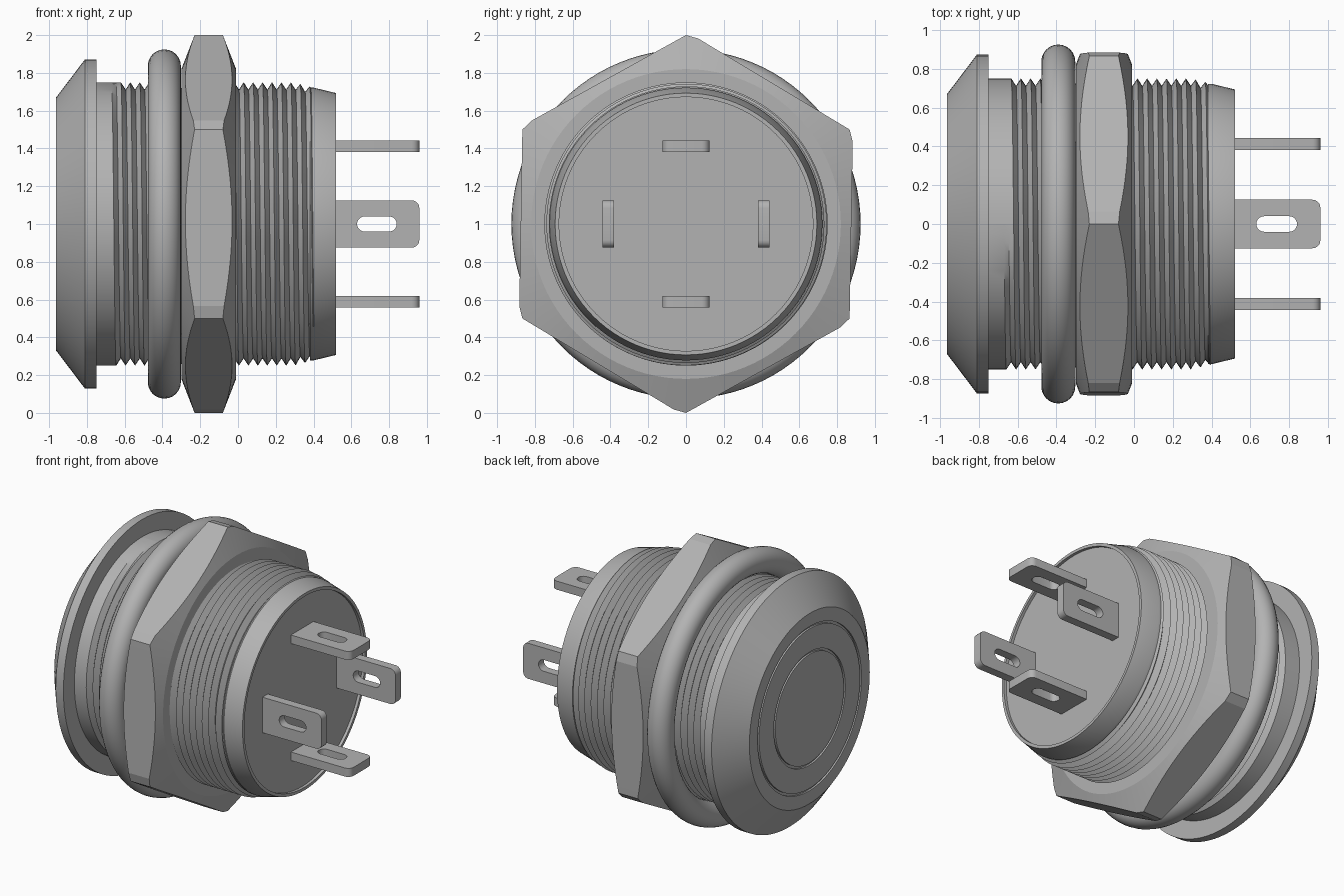
import bpy, bmesh, math
from math import sin, cos, pi, radians
from mathutils import Matrix

cube = bpy.data.objects.get("Cube")
if cube:
    bpy.data.objects.remove(cube)

metal = bpy.data.materials.new("brushed grey metal")
metal.use_nodes = True
GREY = (0.45, 0.45, 0.45, 1)
metal.diffuse_color = GREY
metal.node_tree.nodes["Principled BSDF"].inputs["Base Color"].default_value = GREY

SEG = 96
AXIS_Z = 1.0


def around(x, r, a):
    """Point at radius r and angle a about the long axis (a = 0 is up)."""
    return (x, -r * sin(a), AXIS_Z + r * cos(a))


def finish(obj, angle=30):
    obj.data.materials.clear()
    obj.data.materials.append(metal)
    bpy.ops.object.select_all(action='DESELECT')
    obj.select_set(True)
    bpy.context.view_layer.objects.active = obj
    bpy.ops.object.shade_smooth_by_angle(angle=radians(angle))
    return obj


def from_bmesh(name, bm, angle=30):
    bmesh.ops.remove_doubles(bm, verts=bm.verts, dist=1e-5)
    bmesh.ops.recalc_face_normals(bm, faces=bm.faces)
    mesh = bpy.data.meshes.new(name)
    bm.to_mesh(mesh)
    bm.free()
    obj = bpy.data.objects.new(name, mesh)
    bpy.context.collection.objects.link(obj)
    return finish(obj, angle)


def strip(bm, a, b):
    """Quads between two equally long rows of vertices."""
    for i in range(len(a) - 1):
        bm.faces.new((a[i], a[i + 1], b[i + 1], b[i]))


def lathe(name, profile, angle=30, closed=False):
    """Turn (x, radius) points about the long axis; radius may depend on angle."""
    bm = bmesh.new()
    rows = []
    for point in profile:
        row = []
        for j in range(SEG):
            a = 2 * pi * j / SEG
            x, r = point(a) if callable(point) else point
            row.append(bm.verts.new(around(x, r, a)))
        rows.append(row + row[:1])
    for a, b in zip(rows, rows[1:] + (rows[:1] if closed else [])):
        strip(bm, a, b)
    for end in (rows[0], rows[-1]):
        if not closed:
            bm.faces.new(end[:-1])
    return from_bmesh(name, bm, angle)


# Front flange with two fine grooves around the button
def groove(r):
    return [(-0.963, r - 0.008), (-0.95, r - 0.008), (-0.95, r + 0.008), (-0.963, r + 0.008)]


lathe("front_flange", groove(0.39) + groove(0.57) + [
    (-0.963, 0.67), (-0.81, 0.872), (-0.75, 0.872), (-0.75, 0.70)])

# Barrel core and tapered rear rim with a shallow recess
lathe("barrel", [(-0.76, 0.70), (0.38, 0.70), (0.38, 0.722), (0.40, 0.722),
                 (0.52, 0.693), (0.52, 0.672), (0.50, 0.672)], 20)

# Helical thread, running out of the smooth collar behind the flange
PITCH, START, END = 0.05, -0.67, 0.40


def crest_radius(x):
    return min(0.75, 0.75 - 0.26 * (x - 0.30))


bm = bmesh.new()
crest, valley = [], []
for t in range(int((END - START) / PITCH * SEG)):
    x, a = START + PITCH * t / SEG, 2 * pi * t / SEG
    crest.append(bm.verts.new(around(x, crest_radius(x), a)))
    depth = 0.038 * min(1, t / 12)
    xv = x + PITCH / 2
    valley.append(bm.verts.new(around(xv, max(0.70, crest_radius(xv) - depth), a)))
strip(bm, crest, valley)
strip(bm, valley[:-SEG], crest[SEG:])
collar = [bm.verts.new(around(-0.76, 0.75, 2 * pi * j / SEG)) for j in range(SEG + 1)]
strip(bm, collar, crest[:SEG + 1])
# wall closing the step where the thread begins
bm.faces.new((crest[0], valley[0], crest[SEG]))
from_bmesh("collar_and_thread", bm)

# Rubber-style sealing ring
lathe("sealing_ring", [(-0.39 + 0.0875 * cos(2 * pi * k / 24),
                        0.837 + 0.0875 * sin(2 * pi * k / 24)) for k in range(24)], closed=True)


# Hexagonal nut with conical chamfers on both faces
def hex_edge(side):
    def point(a):
        local = (a + radians(1) + pi / 6) % (pi / 3) - pi / 6
        # corners point up; measure from the middle of the nearest flat
        r = min(1.0, 0.875 / cos(pi / 6 - abs(local)))
        slope = 0.07 * (r - 0.82) / 0.18
        return -0.155 + side * (0.145 - slope), r
    return point


lathe("hex_nut", [(-0.30, 0.71), (-0.30, 0.82), hex_edge(-1),
                  hex_edge(1), (-0.01, 0.82), (-0.01, 0.71)], 15, closed=True)


# Flat solder terminals with rounded tips and slots
def arc(cx, cy, r, start, sweep, steps):
    return [(cx + r * cos(radians(start + sweep * k / steps)),
             cy + r * sin(radians(start + sweep * k / steps))) for k in range(steps + 1)]


OUTLINE = [(0.49, -0.125)] + arc(0.92, -0.085, 0.04, -90, 90, 5) \
    + arc(0.92, 0.085, 0.04, 0, 90, 5) + [(0.49, 0.125)]
SLOT = arc(0.80, 0, 0.04, -90, 180, 10) + arc(0.67, 0, 0.04, 90, 180, 10)


def terminal(name, y, z, upright):
    curve = bpy.data.curves.new(name, 'CURVE')
    curve.dimensions = '2D'
    curve.fill_mode = 'BOTH'
    curve.extrude = 0.03
    for pts in (OUTLINE, SLOT):
        spline = curve.splines.new('POLY')
        spline.points.add(len(pts) - 1)
        for p, (u, v) in zip(spline.points, pts):
            p.co = (u, v, 0, 1)
        spline.use_cyclic_u = True
    obj = bpy.data.objects.new(name, curve)
    bpy.context.collection.objects.link(obj)
    bpy.ops.object.select_all(action='DESELECT')
    obj.select_set(True)
    bpy.context.view_layer.objects.active = obj
    bpy.ops.object.convert(target='MESH')
    obj = bpy.context.view_layer.objects.active
    obj.data.transform(Matrix.Translation((0, y, z))
                       @ Matrix.Rotation(pi / 2 if upright else 0, 4, 'X'))
    bm = bmesh.new()
    bm.from_mesh(obj.data)
    bmesh.ops.remove_doubles(bm, verts=bm.verts, dist=1e-5)
    bmesh.ops.recalc_face_normals(bm, faces=bm.faces)
    bm.to_mesh(obj.data)
    bm.free()
    finish(obj)


OFFSET = 0.412
terminal("terminal_top", 0, AXIS_Z + OFFSET, False)
terminal("terminal_bottom", 0, AXIS_Z - OFFSET, False)
terminal("terminal_front", -OFFSET, AXIS_Z, True)
terminal("terminal_back", OFFSET, AXIS_Z, True)
